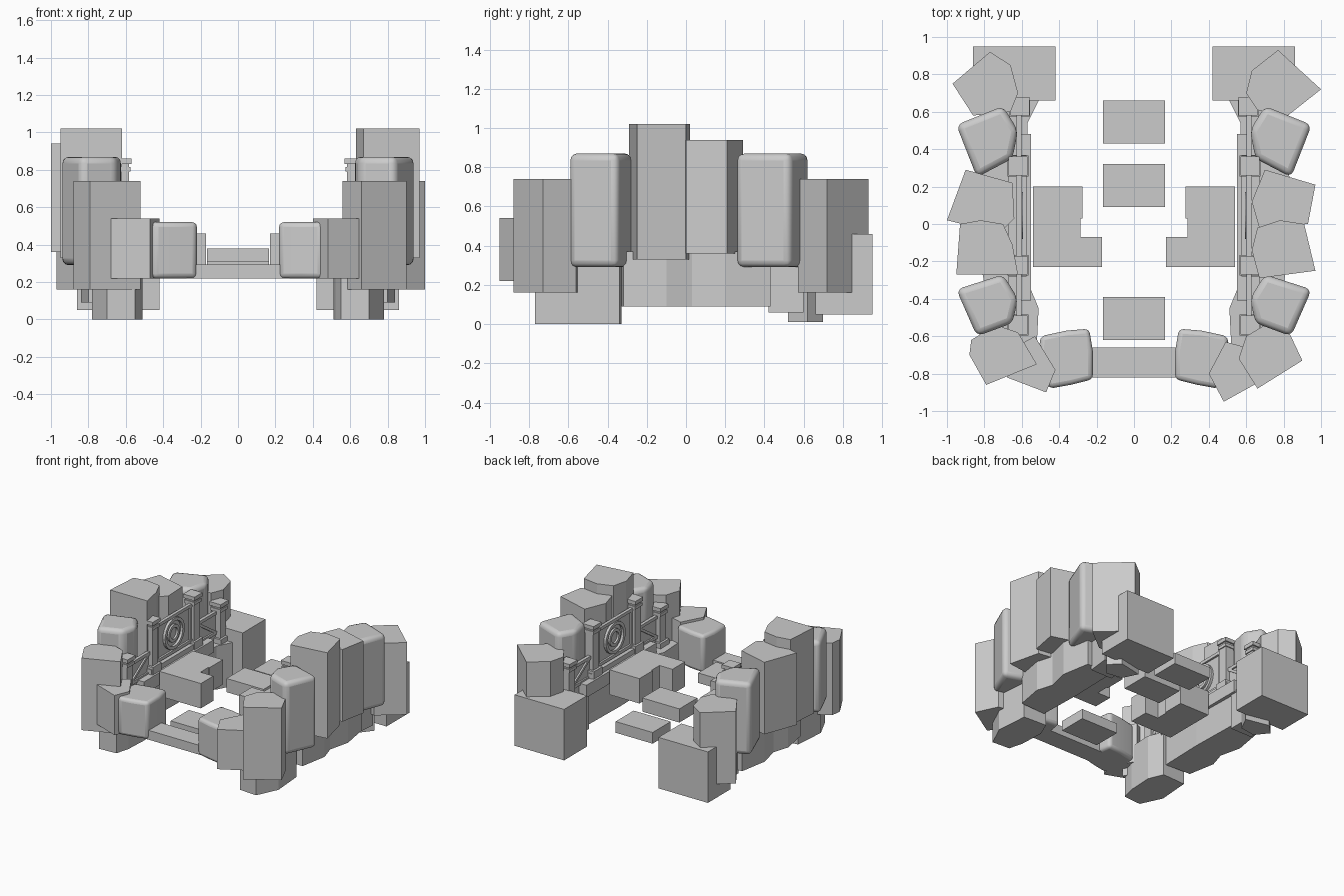
import bpy, bmesh, math
from mathutils import Vector, Matrix

cube = bpy.data.objects.get("Cube")
if cube:
    bpy.data.objects.remove(cube, do_unlink=True)

stone = bpy.data.materials.new("stone_grey")
stone.use_nodes = True
grey = (0.6, 0.6, 0.6, 1)
stone.diffuse_color = grey
stone.node_tree.nodes["Principled BSDF"].inputs["Base Color"].default_value = grey


def finish(name, bm):
    bmesh.ops.recalc_face_normals(bm, faces=bm.faces)
    mesh = bpy.data.meshes.new(name)
    bm.to_mesh(mesh)
    bm.free()
    mesh.materials.append(stone)
    obj = bpy.data.objects.new(name, mesh)
    bpy.context.collection.objects.link(obj)
    return obj


def prism(name, points, z0, z1, side=1, soft=0):
    """Upright prism over an outline; soft rounds and smooths its edges."""
    bm = bmesh.new()
    base = bm.faces.new([bm.verts.new((x * side, y, z0)) for x, y in points])
    top = bmesh.ops.extrude_face_region(bm, geom=[base])["geom"]
    bmesh.ops.translate(bm, vec=(0, 0, z1 - z0),
                        verts=[v for v in top if isinstance(v, bmesh.types.BMVert)])
    obj = finish(name, bm)
    if soft:
        mod = obj.modifiers.new("rounding", 'BEVEL')
        mod.width = soft
        mod.segments = 3
        mod.limit_method = 'ANGLE'
        mod.angle_limit = math.radians(20)
        bpy.ops.object.select_all(action='DESELECT')
        obj.select_set(True)
        bpy.context.view_layer.objects.active = obj
        bpy.ops.object.shade_smooth_by_angle(angle=math.radians(35))
    return obj


def box(name, x, y, z, side=1):
    return prism(name, [(x[0], y[0]), (x[1], y[0]), (x[1], y[1]), (x[0], y[1])],
                 z[0], z[1], side)


def block(name, x, y, size, z, side):
    h = size / 2
    return box(name, (x - h, x + h), (y - h, y + h), z, side)


def pillar(name, x, y, z0, z1, side):
    block(name + "_base", x, y, .11, (z0, z0 + .06), side)
    block(name + "_shaft", x, y, .075, (z0 + .06, z1 - .06), side)
    block(name + "_collar", x, y, .09, (z1 - .07, z1 - .045), side)
    block(name + "_neck", x, y, .075, (z1 - .045, z1 - .03), side)
    block(name + "_cap", x, y, .1, (z1 - .03, z1), side)


def bar(name, x, a, b, thick, side):
    """Thin straight bar in the wall plane, from a to b given as (y, z)."""
    p, q = Vector((side * x, *a)), Vector((side * x, *b))
    bm = bmesh.new()
    bmesh.ops.create_cube(bm, size=1)
    bmesh.ops.scale(bm, vec=(.025, thick, (q - p).length), verts=bm.verts)
    turn = Matrix.Rotation(-math.atan2(q.y - p.y, q.z - p.z), 4, 'X')
    bmesh.ops.transform(bm, matrix=Matrix.Translation((p + q) / 2) @ turn, verts=bm.verts)
    return finish(name, bm)


def disc(name, x, y, z, outer, inner, depth, side):
    """Round ring facing the court."""
    n = 24
    bm = bmesh.new()
    loops = []
    for r, dx in ((outer, 0), (outer, depth), (inner, depth), (inner, 0)):
        loops.append([bm.verts.new((side * (x - dx), y + r * math.cos(i * math.tau / n),
                                    z + r * math.sin(i * math.tau / n))) for i in range(n)])
    for k in range(4):
        a, b = loops[k], loops[(k + 1) % 4]
        for i in range(n):
            j = (i + 1) % n
            bm.faces.new((a[i], a[j], b[j], b[i]))
    return finish(name, bm)


# Rocks that differ between the two sides
prism("left_back_rock", [(.77, .93), (1, .72), (.81, .57), (.66, .61), (.6, .7), (.63, .82)], .16, .74)
prism("right_back_rock", [(-.97, .75), (-.77, .92), (-.66, .85), (-.62, .7), (-.66, .6), (-.86, .58)], .16, .74)
prism("left_upper_rock", [(.7, .29), (.97, .21), (.93, 0), (.67, -.02), (.63, .12)], .36, .94)
prism("right_upper_rock", [(-.9, .29), (-.65, .22), (-.64, .03), (-.72, -.05), (-1, .02)], .36, .94)
prism("left_tall_rock", [(.66, -.02), (.78, .02), (.91, 0), (.97, -.25), (.67, -.29), (.63, -.14)], .33, 1.02)
prism("right_tall_rock", [(-.93, 0), (-.82, .02), (-.7, 0), (-.65, -.11), (-.62, -.27), (-.95, -.27)], .33, 1.02)
prism("left_corner_rock", [(.66, -.88), (.9, -.73), (.82, -.56), (.7, -.54), (.6, -.6), (.56, -.72)], .16, .74)
prism("right_corner_rock", [(-.79, -.86), (-.52, -.75), (-.62, -.58), (-.74, -.54), (-.87, -.62), (-.88, -.7)], .16, .74)
prism("left_front_rock", [(.4, -.8), (.48, -.95), (.66, -.85), (.6, -.66), (.49, -.63)], .22, .54)
prism("right_front_rock", [(-.47, -.9), (-.42, -.78), (-.53, -.6), (-.62, -.65), (-.68, -.82)], .22, .54)

for word, s in (("left", 1), ("right", -1)):
    # Rounded boulders
    prism(word + "_back_boulder", [(.7, .63), (.95, .53), (.84, .25), (.65, .35), (.62, .5)], .29, .87, s, .035)
    prism(word + "_side_boulder", [(.7, -.27), (.95, -.35), (.84, -.6), (.65, -.53), (.62, -.4)], .29, .87, s, .035)
    prism(word + "_front_boulder", [(.24, -.56), (.36, -.57), (.5, -.6), (.52, -.78), (.45, -.88), (.34, -.86),
                                    (.22, -.83), (.22, -.68)], .22, .52, s, .025)

    # Footing rocks beneath the wall
    prism(word + "_front_footing", [(.55, -.76), (.7, -.77), (.78, -.6), (.76, -.34), (.56, -.33),
                                    (.51, -.45), (.52, -.65)], 0, .36, s)
    prism(word + "_mid_footing", [(.58, -.33), (.8, -.32), (.84, -.1), (.8, .03), (.57, .03)], .09, .37, s)
    prism(word + "_rear_footing", [(.57, .03), (.8, .03), (.84, .2), (.8, .43), (.58, .43)], .09, .37, s)
    prism(word + "_end_footing", [(.57, .42), (.76, .42), (.78, .6), (.57, .6)], .06, .36, s)
    prism(word + "_back_footing", [(.57, .54), (.7, .52), (.78, .62), (.7, .7), (.51, .66)], .01, .36, s)
    box(word + "_back_block", (.42, .86), (.66, .95), (.05, .46), s)

    # Stepped platform beside the court
    prism(word + "_platform", [(.17, -.23), (.54, -.23), (.54, .2), (.275, .2), (.275, .03),
                               (.285, .03), (.285, -.07), (.17, -.07)], .26, .46, s)

    # Wall plinth, pillars and framed panel
    box(word + "_plinth", (.55, .67), (-.41, .48), (.34, .44), s)
    box(word + "_plinth_step", (.575, .67), (-.28, .37), (.44, .48), s)
    pillar(word + "_inner_front_pillar", .62, -.22, .44, .86, s)
    pillar(word + "_inner_back_pillar", .62, .31, .44, .86, s)
    pillar(word + "_outer_front_pillar", .62, -.54, .34, .68, s)
    pillar(word + "_outer_back_pillar", .61, .63, .34, .68, s)
    box(word + "_panel", (.613, .63), (-.2, .29), (.46, .79), s)
    for z in (.5, .785):
        bar(word + "_panel_rail", .61, (-.2, z), (.29, z), .025, s)
    for y in (-.165, .255):
        bar(word + "_panel_stile", .61, (y, .48), (y, .79), .02, s)
    disc(word + "_round_frame", .613, .045, .645, .125, .1, .02, s)
    disc(word + "_round_inset", .613, .045, .645, .07, .045, .015, s)

    # Braced railings to the outer pillars
    for y0, y1 in ((-.26, -.5), (.35, .59)):
        for z in (.44, .6):
            bar(word + "_railing", .615, (y0, z), (y1, z), .025, s)
        bar(word + "_railing_brace", .615, (y0, .6), (y1, .44), .02, s)
        box(word + "_railing_panel", (.615, .625), (min(y0, y1), max(y0, y1)), (.36, .6), s)

# Bridge and stepping slabs
box("bridge", (-.3, .3), (-.82, -.66), (.22, .295))
box("front_slab", (-.165, .165), (-.62, -.39), (.23, .31))
box("middle_slab", (-.165, .165), (.09, .32), (.27, .38))
box("back_slab", (-.165, .165), (.43, .66), (.23, .32))
